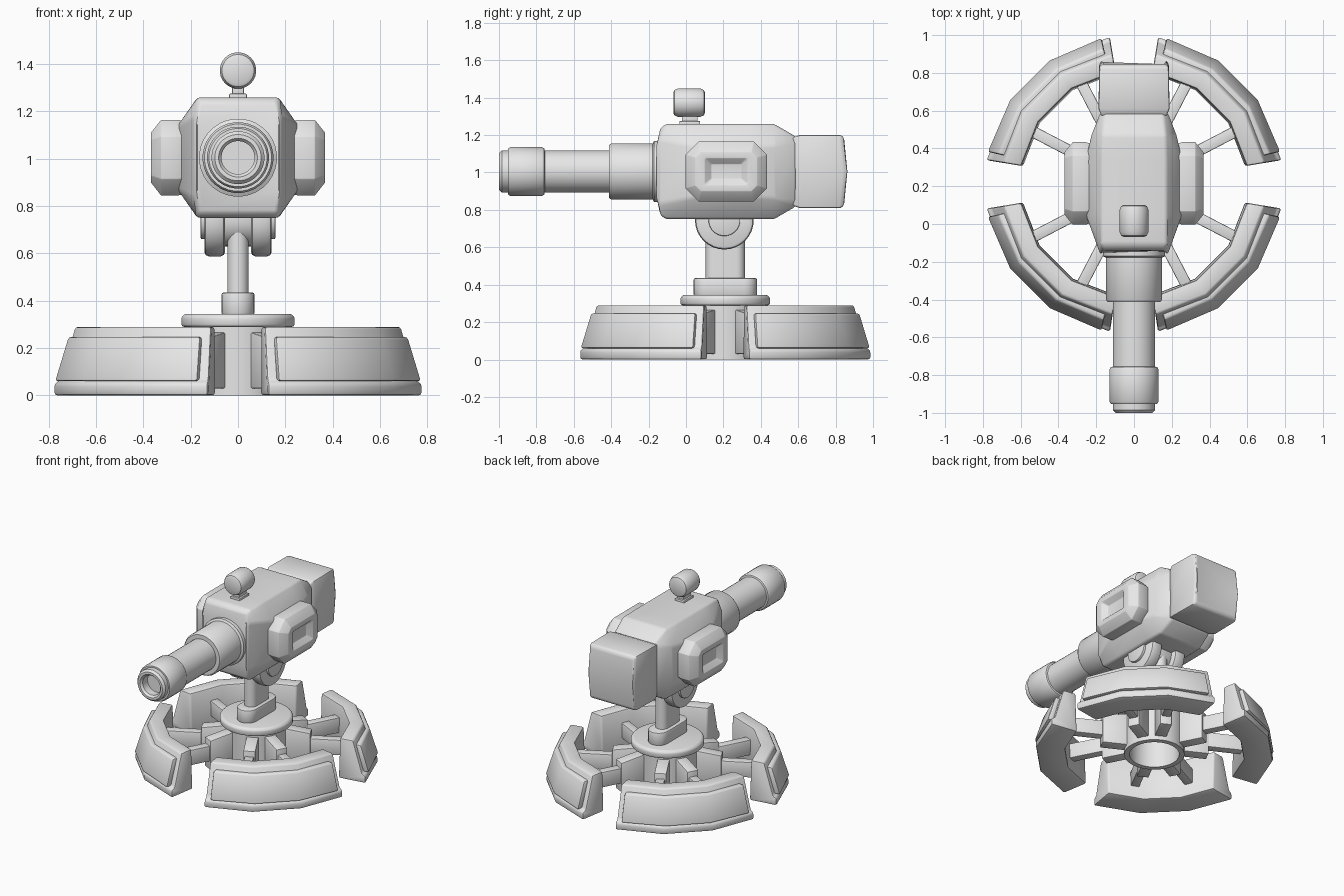
import bpy, bmesh, math
from mathutils import Vector

if "Cube" in bpy.data.objects:
    bpy.data.objects.remove(bpy.data.objects["Cube"])

CY = 0.21      # base centre in y
AZ = 1.005     # barrel axis height
grey = bpy.data.materials.new("plain grey")
grey.diffuse_color = (0.8, 0.8, 0.8, 1)
grey.use_nodes = True
grey.node_tree.nodes["Principled BSDF"].inputs["Base Color"].default_value = grey.diffuse_color


def loft(name, rings, bevel=0.0, segments=2):
    """Skin a row of equal-length closed rings, cap the ends, soften hard edges."""
    bm = bmesh.new()
    rows = [[bm.verts.new(p) for p in ring] for ring in rings]
    n = len(rows[0])
    for a, b in zip(rows, rows[1:]):
        for i in range(n):
            j = (i + 1) % n
            bm.faces.new((a[i], a[j], b[j], b[i]))
    bm.faces.new(rows[0])
    bm.faces.new(rows[-1])
    bmesh.ops.recalc_face_normals(bm, faces=bm.faces)
    if bevel:
        hard = [e for e in bm.edges if e.calc_face_angle(0) > math.radians(28)]
        bmesh.ops.bevel(bm, geom=hard, offset=bevel, segments=segments,
                        profile=0.5, affect='EDGES', clamp_overlap=True)
    me = bpy.data.meshes.new(name)
    bm.to_mesh(me)
    bm.free()
    me.materials.append(grey)
    ob = bpy.data.objects.new(name, me)
    bpy.context.collection.objects.link(ob)
    bpy.ops.object.select_all(action='DESELECT')
    ob.select_set(True)
    bpy.context.view_layer.objects.active = ob
    bpy.ops.object.shade_smooth_by_angle(angle=math.radians(38))
    return ob


def lathe(name, profile, axis, centre, n=32, bevel=0.0):
    """Turn (radius, offset) pairs round an axis through centre."""
    rings = []
    for r, t in profile:
        ring = []
        for i in range(n):
            a = 2 * math.pi * (i + 0.5) / n
            c, s = r * math.cos(a), r * math.sin(a)
            p = {'x': (t, c, s), 'y': (c, t, s), 'z': (c, s, t)}[axis]
            ring.append(Vector(p) + Vector(centre))
        rings.append(ring)
    return loft(name, rings, bevel)


def sweep(name, section, start, end, steps, bevel):
    """Carry an (r, z) section round the base centre between two angles."""
    rings = []
    for k in range(steps + 1):
        a = math.radians(start + (end - start) * k / steps)
        rings.append([(r * math.cos(a), CY + r * math.sin(a), z) for r, z in section])
    return loft(name, rings, bevel)


def spoke(name, angle, r0, r1, half, z0, z1, drop=0.0, bevel=0.006):
    """Radial bar, its top falling by drop at the outer end."""
    a = math.radians(angle)
    d, s = Vector((math.cos(a), math.sin(a), 0)), Vector((-math.sin(a), math.cos(a), 0))
    c = Vector((0, CY, 0))
    rings = [[c + d * r + s * h + Vector((0, 0, z)) for h, z in
              ((-half, z0), (half, z0), (half, t), (-half, t))]
             for r, t in ((r0, z1), (r1, z1 - drop))]
    return loft(name, rings, bevel)


def octagon(hy, hz, cut):
    return [(hy, hz - cut), (hy - cut, hz), (cut - hy, hz), (-hy, hz - cut),
            (-hy, cut - hz), (cut - hy, -hz), (hy - cut, -hz), (hy, cut - hz)]


# base: four armoured arcs, each with a raised plate and two spokes
body_section = [(0.79, 0), (0.79, 0.05), (0.765, 0.065), (0.70, 0.29), (0.605, 0.29), (0.595, 0)]
plate_section = [(0.796, 0.06), (0.738, 0.247), (0.69, 0.247), (0.73, 0.06)]
for q in range(4):
    o = 90 * q
    sweep("base_arc", body_section, o + 9.3, o + 80.7, 3, 0.012)
    sweep("arc_plate", plate_section, o + 12.5, o + 77.5, 3, 0.012)
    for a in (27.5, 62.5):
        spoke("spoke", o + a, 0.30, 0.62, 0.03, 0.09, 0.20)
        spoke("spoke_socket", o + a, 0.17, 0.36, 0.04, 0.03, 0.27, 0.03)

# hub, open underneath, with its turntable
lathe("hub", [(0.20, 0.31), (0.20, 0), (0.165, 0), (0.165, 0.27)], 'z', (0, CY, 0))
lathe("turntable", [(0.235, 0.29), (0.24, 0.30), (0.24, 0.33), (0.225, 0.345)], 'z',
      (0, CY, 0), 40, 0.006)


def stadium(name, hx, hy, z0, z1, bevel):
    """Upright block with round front and back."""
    flat = [(hx * math.cos(math.pi * i / 10), (hy - hx) + hx * math.sin(math.pi * i / 10))
            for i in range(11)]
    flat += [(-x, -y) for x, y in flat]
    return loft(name, [[(x, CY + y, z) for x, y in flat] for z in (z0, z1)], bevel)


stadium("post_foot", 0.07, 0.17, 0.34, 0.435, 0.01)
stadium("post", 0.045, 0.105, 0.42, 0.76, 0)


# tilt joint under the housing: round-bottomed lugs and pivot caps
def lug(name, x0, x1, r, bevel):
    arc = [(r * math.cos(math.pi * (1 + i / 16)), r * math.sin(math.pi * (1 + i / 16)))
           for i in range(17)]
    arc += [(r, 0.06), (-r, 0.06)]
    return loft(name, [[(x, 0.205 + y, 0.745 + z) for y, z in arc] for x in (x0, x1)], bevel)


lug("joint_core", -0.07, 0.07, 0.115, 0.008)
for s in (1, -1):
    lug("joint_lug", s * 0.055, s * 0.142, 0.157, 0.018)
    lathe("pivot_cap", [(0.085, s * 0.12), (0.085, s * 0.158)], 'x', (0, 0.205, 0.745), 24, 0.005)

# housing: eight-sided sections (y side, y top, top half width, half width, half height, side half height)
housing = [(-0.165, -0.135, 0.165, 0.175, 0.235, 0.14),
           (-0.135, -0.105, 0.172, 0.188, 0.255, 0.17),
           (0.05, 0.05, 0.172, 0.255, 0.255, 0.135),
           (0.34, 0.34, 0.172, 0.255, 0.255, 0.135),
           (0.47, 0.47, 0.168, 0.225, 0.255, 0.14),
           (0.59, 0.585, 0.155, 0.178, 0.188, 0.15)]
rings = []
for ym, yt, tw, w, h, s in housing:
    rings.append([(x, yt if abs(z) == h else ym, AZ + z) for x, z in
                  ((w, s), (tw, h), (-tw, h), (-w, s), (-w, -s), (-tw, -h), (tw, -h), (w, -s))])
loft("housing", rings, 0.014)

# rear block
rings = []
for ym, yt, w, h in ((0.57, 0.57, 0.172, 0.182), (0.63, 0.61, 0.188, 0.196),
                     (0.85, 0.83, 0.184, 0.196), (0.868, 0.845, 0.168, 0.178)):
    rings.append([(x * w, yt if z else ym, AZ + z * h) for x, z in
                  ((1, 0), (1, 1), (-1, 1), (-1, 0), (-1, -1), (1, -1))])
loft("rear_block", rings, 0.012)

# side pods with a recessed window
for s in (1, -1):
    steps = ((0.20, 0.20, 0.15, 0.065), (0.255, 0.218, 0.16, 0.07), (0.325, 0.218, 0.16, 0.07),
             (0.368, 0.165, 0.105, 0.03), (0.368, 0.115, 0.072, 0.008), (0.335, 0.08, 0.04, 0.004))
    loft("side_pod", [[(s * x, 0.215 + y, AZ + z) for y, z in octagon(hy, hz, c)]
                      for x, hy, hz, c in steps], 0.008)

# barrel with stepped sleeves and a hollow muzzle
lathe("barrel", [(0.165, -0.10), (0.165, -0.17), (0.15, -0.178), (0.15, -0.40), (0.142, -0.412),
                 (0.113, -0.412), (0.113, -0.755), (0.124, -0.758), (0.131, -0.77), (0.131, -0.94),
                 (0.123, -0.952), (0.112, -0.952), (0.112, -0.985), (0.098, -1.0),
                 (0.082, -1.0), (0.07, -0.985), (0.07, -0.93)], 'y', (0, 0, AZ), 32)

# sight on top
lathe("sight", [(0.055, -0.068), (0.068, -0.062), (0.077, -0.042), (0.077, 0.075),
                (0.068, 0.095), (0.055, 0.101)], 'y', (0, 0, 1.373), 28)
for name, hx, hy, z0, z1 in (("sight_foot", 0.037, 0.055, 1.25, 1.275),
                             ("sight_neck", 0.025, 0.042, 1.26, 1.32)):
    loft(name, [[(x * hx, 0.02 + y * hy, z) for x, y in ((1, 1), (-1, 1), (-1, -1), (1, -1))]
                for z in (z0, z1)], 0.004)
